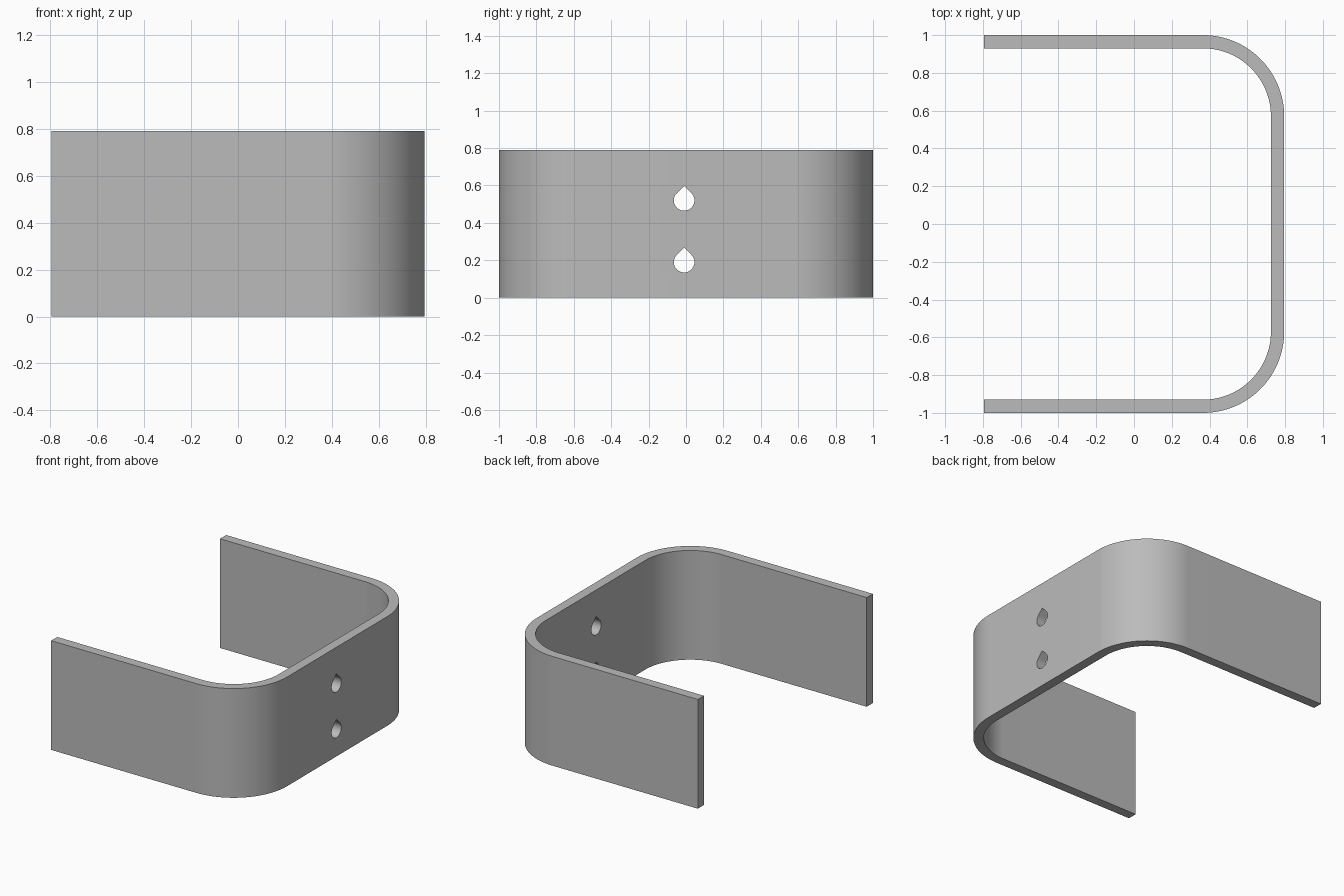
import bpy, bmesh, math
from mathutils import Vector

cube = bpy.data.objects.get("Cube")
if cube:
    bpy.data.objects.remove(cube, do_unlink=True)

HALF_X, HALF_Y, HEIGHT = 0.795, 1.0, 0.79
THICK, RADIUS = 0.07, 0.43
HOLE_Y, HOLE_R = -0.01, 0.055

steel = bpy.data.materials.new("plain grey")
steel.use_nodes = True
grey = (0.5, 0.5, 0.5, 1)
steel.diffuse_color = grey
steel.node_tree.nodes["Principled BSDF"].inputs["Base Color"].default_value = grey


def prism(name, outline, direction):
    """Extrude a closed outline into a solid."""
    bm = bmesh.new()
    face = bm.faces.new([bm.verts.new(p) for p in outline])
    out = bmesh.ops.extrude_face_region(bm, geom=[face])
    moved = [v for v in out["geom"] if isinstance(v, bmesh.types.BMVert)]
    bmesh.ops.translate(bm, verts=moved, vec=Vector(direction))
    bmesh.ops.recalc_face_normals(bm, faces=bm.faces)
    mesh = bpy.data.meshes.new(name)
    bm.to_mesh(mesh)
    bm.free()
    mesh.materials.append(steel)
    obj = bpy.data.objects.new(name, mesh)
    bpy.context.collection.objects.link(obj)
    return obj


def u_line(inset, steps=32):
    """U-shaped line, offset inward from the outer wall."""
    r = RADIUS - inset
    cx, cy = HALF_X - RADIUS, HALF_Y - RADIUS
    arc = [(cx + r * math.sin(a), cy + r * math.cos(a), 0)
           for a in (math.pi / 2 * i / steps for i in range(steps + 1))]
    half = [(-HALF_X, HALF_Y - inset, 0)] + arc
    return half + [(x, -y, z) for x, y, z in reversed(half)]


def teardrop(z, steps=36):
    """Round hole with a right-angled point at the top."""
    x = HALF_X - 2 * THICK
    angles = [math.radians(135 + 270 * i / steps) for i in range(steps + 1)]
    ring = [(x, HOLE_Y + HOLE_R * math.cos(a), z + HOLE_R * math.sin(a)) for a in angles]
    return ring + [(x, HOLE_Y, z + HOLE_R * math.sqrt(2))]


# Bent strip
bracket = prism("bracket", u_line(0) + u_line(THICK)[::-1], (0, 0, HEIGHT))
bpy.context.view_layer.objects.active = bracket
bracket.select_set(True)

# Two screw holes through the back plate
for z in (0.19, 0.52):
    cutter = prism("hole_cutter", teardrop(z), (3 * THICK, 0, 0))
    cutter.hide_render = True
    mod = bracket.modifiers.new("hole", "BOOLEAN")
    mod.operation, mod.solver, mod.object = "DIFFERENCE", "EXACT", cutter
    bpy.ops.object.modifier_apply(modifier=mod.name)
    bpy.data.objects.remove(cutter, do_unlink=True)

bpy.ops.object.shade_smooth_by_angle(angle=math.radians(30))
